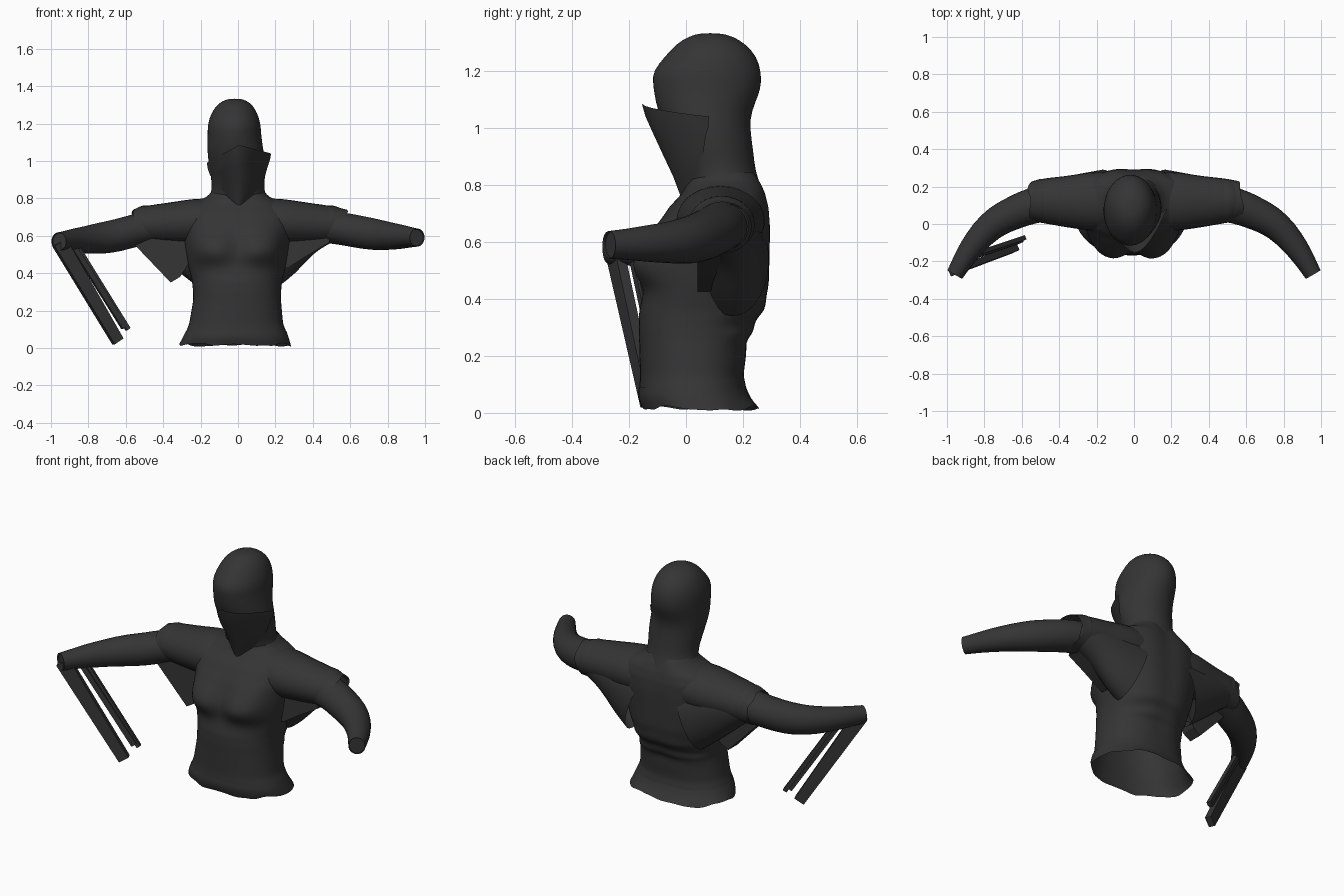
import bpy, bmesh, math, random
from mathutils import Vector

random.seed(4)
if "Cube" in bpy.data.objects:
    bpy.data.objects.remove(bpy.data.objects["Cube"])

cloth = bpy.data.materials.new("charcoal cloth")
cloth.use_nodes = True
shade = (0.035, 0.035, 0.035, 1)
cloth.diffuse_color = shade
cloth.node_tree.nodes["Principled BSDF"].inputs["Base Color"].default_value = shade


def finish(name, bm, smooth=0, angle=45):
    bmesh.ops.recalc_face_normals(bm, faces=bm.faces)
    mesh = bpy.data.meshes.new(name)
    bm.to_mesh(mesh)
    bm.free()
    obj = bpy.data.objects.new(name, mesh)
    bpy.context.collection.objects.link(obj)
    mesh.materials.append(cloth)
    if smooth:
        mod = obj.modifiers.new("rounding", "SUBSURF")
        mod.levels = mod.render_levels = smooth
    bpy.ops.object.select_all(action="DESELECT")
    obj.select_set(True)
    bpy.context.view_layer.objects.active = obj
    bpy.ops.object.shade_smooth_by_angle(angle=math.radians(angle))


def loft(name, rings, closed=True, cap_start=False, cap_end=False, smooth=1):
    bm = bmesh.new()
    rows = [[bm.verts.new(p) for p in ring] for ring in rings]
    n = len(rows[0])
    for a, b in zip(rows, rows[1:]):
        for i in range(n if closed else n - 1):
            j = (i + 1) % n
            bm.faces.new((a[i], a[j], b[j], b[i]))
    if cap_start:
        bm.faces.new(rows[0])
    if cap_end:
        bm.faces.new(rows[-1])
    finish(name, bm, smooth)


def power(v, e):
    return math.copysign(abs(v) ** e, v)


def level(z, cx, rx, front, back, e=0.88, n=36):
    """Rounded horizontal section."""
    ring = []
    for i in range(n):
        a = math.tau * i / n
        c, s = power(math.cos(a), e), power(math.sin(a), e)
        ring.append((cx + rx * c, (front + back) / 2 + s * (back - front) / 2, z))
    return ring


def tube(name, path, ragged=0.0, n=14, **caps):
    """Oval sections (x, y, z, width, height) across a path."""
    pts = [Vector(p[:3]) for p in path]
    rings = []
    for k, p in enumerate(path):
        t = (pts[min(k + 1, len(pts) - 1)] - pts[max(k - 1, 0)]).normalized()
        side = t.cross(Vector((0, 0, 1))).normalized()
        up = side.cross(t)
        ring = []
        for i in range(n):
            a = math.tau * i / n
            v = pts[k] + side * p[3] * math.cos(a) + up * p[4] * math.sin(a)
            if k == len(path) - 1:
                v += t * random.uniform(-ragged, ragged)
            ring.append(v)
        rings.append(ring)
    loft(name, rings, **caps)


def body_shape(p):
    """Bust, spine groove and waist folds on the plain torso."""
    x, y, z = p
    if y < 0.05:
        tall = 0.065 if z < 0.52 else 0.12
        for cx in (-0.14, 0.125):
            y -= 0.08 * math.exp(-((x - cx) / 0.105) ** 4 - ((z - 0.52) / tall) ** 2)
    elif y > 0.12:
        y -= 0.022 * math.exp(-((x / 0.045) ** 2)) * min(1, z)
        y += 0.007 * math.sin(70 * z + 9 * abs(x)) * math.exp(-((z - 0.3) / 0.09) ** 2)
    return x, y, z


# Fitted top, open at the hem
torso = [(0.08, -0.01, 0.272, -0.165, 0.215), (0.13, -0.01, 0.252, -0.162, 0.205),
         (0.25, -0.005, 0.236, -0.165, 0.22), (0.3, -0.005, 0.236, -0.167, 0.24),
         (0.36, -0.005, 0.242, -0.165, 0.28), (0.45, -0.005, 0.265, -0.14, 0.297),
         (0.56, -0.005, 0.285, -0.115, 0.3), (0.65, 0, 0.3, -0.095, 0.302),
         (0.72, 0, 0.3, -0.06, 0.297), (0.77, 0, 0.25, -0.015, 0.285),
         (0.81, 0, 0.165, 0.005, 0.27), (0.86, 0, 0.12, 0.03, 0.24)]
rings = []
for a, b in zip(torso, torso[1:]):
    for t in (0, 1 / 3, 2 / 3):
        mixed = [u + (v - u) * t for u, v in zip(a, b)]
        rings.append([body_shape(p) for p in level(*mixed)])
loft("torso", rings)

# Hem band with an uneven lower edge
hem = [level(0.09, -0.01, 0.27, -0.166, 0.212), level(0.055, -0.012, 0.285, -0.172, 0.225),
       level(0.017, -0.015, 0.3, -0.155, 0.257)]
hem[-1] = [(x, y, z + random.uniform(-0.012, 0.012)) for x, y, z in hem[-1]]
loft("hem_band", hem)

# Neck and hooded head
head = [(0.76, 0, 0.2, 0.02, 0.275), (0.8, 0, 0.155, 0.01, 0.262), (0.85, 0, 0.137, -0.005, 0.243),
        (0.92, 0, 0.146, -0.04, 0.237), (1.0, -0.005, 0.154, -0.075, 0.224),
        (1.06, -0.015, 0.15, -0.1, 0.23), (1.12, -0.018, 0.145, -0.112, 0.258),
        (1.16, -0.02, 0.143, -0.117, 0.265), (1.2, -0.02, 0.141, -0.117, 0.263),
        (1.25, -0.02, 0.126, -0.075, 0.25), (1.295, -0.018, 0.1, -0.035, 0.21),
        (1.322, -0.017, 0.065, 0.01, 0.165), (1.333, -0.017, 0.03, 0.05, 0.12)]
loft("hooded_head", [level(*r, e=1) for r in head], cap_end=True)

# Face scarf: flared upper edge narrowing to a point on the chest
scarf = []
for z, half, front, back, drop in [(1.085, 0.172, -0.155, 0.08, 0.07), (1.04, 0.166, -0.142, 0.08, 0.06),
                                   (0.98, 0.155, -0.115, 0.07, 0.03), (0.9, 0.137, -0.078, 0.06, -0.01),
                                   (0.83, 0.1, -0.045, 0.03, -0.02), (0.75, 0.02, -0.015, 0.0, 0.0)]:
    row = []
    for i in range(13):
        u = i / 6 - 1
        lift = 0.025 * u if drop > 0 else 0
        row.append((0.005 + half * u, front + (back - front) * abs(u) ** 1.7, z - drop * abs(u) + lift))
    scarf.append(row)
loft("face_scarf", scarf, closed=False, smooth=0)

# Sleeves, forearms and wrists
for side, s, dz in (("left", 1, 0.0), ("right", -1, -0.02)):
    tube(side + "_sleeve", [
        (s * 0.08, 0.13, 0.68, 0.15, 0.12), (s * 0.2, 0.12, 0.675, 0.165, 0.13),
        (s * 0.28, 0.12, 0.67, 0.155, 0.125), (s * 0.38, 0.12, 0.665, 0.138, 0.113),
        (s * 0.48, 0.125, 0.66, 0.125, 0.106), (s * 0.56, 0.125, 0.65, 0.108, 0.095)], ragged=0.025)
    # Gathered fold around the sleeve opening
    tube(side + "_sleeve_fold", [
        (s * 0.46, 0.125, 0.663, 0.115, 0.1), (s * 0.5, 0.125, 0.66, 0.127, 0.11),
        (s * 0.55, 0.123, 0.655, 0.1, 0.09)], ragged=0.015)
    # Draped gusset running from the arm into the flank
    tube(side + "_gusset", [
        (s * 0.16, 0.17, 0.53, 0.125, 0.21), (s * 0.24, 0.165, 0.56, 0.115, 0.18),
        (s * 0.32, 0.16, 0.6, 0.105, 0.14 - dz), (s * 0.41, 0.15, 0.635, 0.1, 0.11 - dz),
        (s * 0.5, 0.14, 0.65, 0.09, 0.085)])
    tube(side + "_forearm", [
        (s * 0.42, 0.12, 0.655, 0.1, 0.09), (s * 0.55, 0.1, 0.64 + dz / 2, 0.1, 0.09),
        (s * 0.64, 0.06, 0.622 + dz, 0.092, 0.09), (s * 0.73, 0.02, 0.607 + dz, 0.086, 0.088),
        (s * 0.81, -0.05, 0.598 + dz, 0.076, 0.076), (s * 0.88, -0.14, 0.594 + dz, 0.064, 0.066),
        (s * 0.92, -0.205, 0.592 + dz, 0.055, 0.056), (s * 0.958, -0.27, 0.59 + dz, 0.047, 0.05)])
    # Recessed wrist closing the cuff
    tube(side + "_wrist", [(s * 0.91, -0.185, 0.59 + dz, 0.045, 0.046),
                           (s * 0.953, -0.262, 0.59 + dz, 0.043, 0.046)], cap_end=True, smooth=0)


def hanging(name, outline, front, inner, outer):
    """Cloth outline in x and z, thicker towards the body."""
    bm = bmesh.new()
    reach = max(abs(x) for x, z in outline)
    face = bm.faces.new([bm.verts.new((x, front, z)) for x, z in outline])
    for item in bmesh.ops.extrude_face_region(bm, geom=[face])["geom"]:
        if isinstance(item, bmesh.types.BMVert):
            item.co.y = inner + (outer - inner) * abs(item.co.x) / reach
    finish(name, bm, angle=25)


# Loose cloth hanging under the arms
hanging("right_underarm_cloth", [(-0.22, 0.66), (-0.56, 0.64), (-0.57, 0.57), (-0.36, 0.35), (-0.31, 0.38), (-0.22, 0.52)], 0.04, 0.16, 0.1)
hanging("left_underarm_cloth", [(0.22, 0.64), (0.48, 0.62), (0.49, 0.565), (0.38, 0.5), (0.27, 0.43), (0.22, 0.42)], 0.04, 0.16, 0.12)

# Long ribbons hanging from the right wrist
ribbons = [((-0.955, -0.25, 0.565), (-0.642, -0.133, 0.035), 0.04, 0.03, 0.018),
           ((-0.885, -0.185, 0.55), (-0.607, -0.09, 0.11), 0.014, 0.016, 0.012),
           ((-0.86, -0.165, 0.54), (-0.588, -0.075, 0.1), 0.012, 0.012, 0.012)]
for k, (top, foot, wide, narrow, thick) in enumerate(ribbons):
    a, b = Vector(top), Vector(foot)
    t = (b - a).normalized()
    across = t.cross(Vector((0.35, -0.93, 0.1))).normalized()
    depth = t.cross(across) * thick
    rings = []
    for p, w in ((a, wide), (b, narrow)):
        rings.append([p + across * w + depth, p - across * w + depth,
                      p - across * w - depth, p + across * w - depth])
    loft("wrist_ribbon_" + str(k), rings, cap_start=True, cap_end=True, smooth=0)
